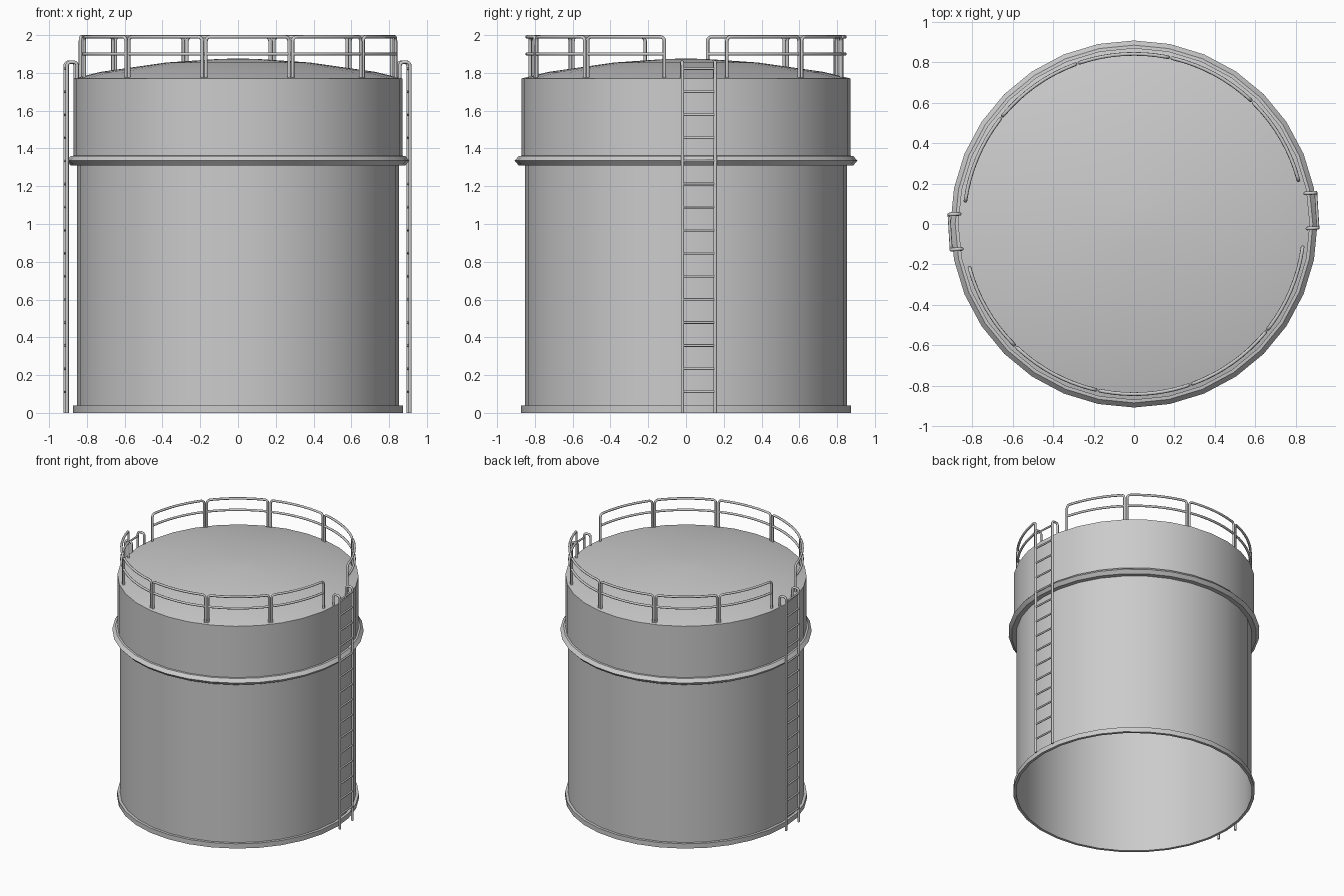
import bpy, bmesh
from math import sin, cos, pi, radians
from mathutils import Vector, Matrix

if "Cube" in bpy.data.objects:
    bpy.data.objects.remove(bpy.data.objects["Cube"])

SIDES = 32


def lathe(name, profile, closed=False, angle=25):
    """Spin an (r, z) profile around z."""
    bm = bmesh.new()
    pts = [bm.verts.new((r, 0, z)) for r, z in profile]
    edges = [bm.edges.new(p) for p in zip(pts, pts[1:])]
    if closed:
        edges.append(bm.edges.new((pts[-1], pts[0])))
    bmesh.ops.spin(bm, geom=pts + edges, axis=(0, 0, 1), cent=(0, 0, 0),
                   angle=2 * pi, steps=SIDES, use_duplicate=False)
    bmesh.ops.remove_doubles(bm, verts=bm.verts, dist=1e-4)
    bmesh.ops.recalc_face_normals(bm, faces=bm.faces)
    mesh = bpy.data.meshes.new(name)
    bm.to_mesh(mesh)
    bm.free()
    ob = bpy.data.objects.new(name, mesh)
    bpy.context.collection.objects.link(ob)
    finish(ob, angle)
    return ob


def finish(ob, angle):
    bpy.ops.object.select_all(action='DESELECT')
    ob.select_set(True)
    bpy.context.view_layer.objects.active = ob
    if ob.type == 'CURVE':
        bpy.ops.object.convert(target='MESH')
    bpy.ops.object.shade_smooth_by_angle(angle=radians(angle))


def tubes(name, paths, radius):
    """One object made of round tubes along several paths."""
    cu = bpy.data.curves.new(name, 'CURVE')
    cu.dimensions = '3D'
    cu.bevel_depth = radius
    cu.bevel_resolution = 2
    cu.use_fill_caps = True
    for path in paths:
        sp = cu.splines.new('POLY')
        sp.points.add(len(path) - 1)
        for p, co in zip(sp.points, path):
            p.co = (*co, 1)
    ob = bpy.data.objects.new(name, cu)
    bpy.context.collection.objects.link(ob)
    finish(ob, 50)


def hoop(s0, s1, z0, z1, top, c=0.022, mid=1):
    """Inverted U in (s, z) with rounded corners and `mid` steps along the top."""
    arc = [radians(a) for a in (0, 30, 60, 90)]
    left = [(s0 + c - c * cos(a), top - c + c * sin(a)) for a in arc]
    right = [(s1 - c + c * cos(a), top - c + c * sin(a)) for a in reversed(arc)]
    span = [(s0 + c + (s1 - s0 - 2 * c) * i / mid, top) for i in range(1, mid)]
    return [(s0, z0)] + left + span + right + [(s1, z1)]


# tank shell, open underneath, with collar and shallow domed roof
lathe("tank_wall", [(0.852, 0), (0.852, 1.31)])
lathe("upper_wall", [(0.852, 1.31), (0.871, 1.33), (0.871, 1.77)])
lathe("domed_roof", [(0.871, 1.77), (0.73, 1.805), (0.38, 1.855),
                     (0.1, 1.874), (0, 1.876)])
lathe("collar", [(0.852, 1.31), (0.885, 1.31), (0.908, 1.335),
                 (0.885, 1.36), (0.868, 1.362)], closed=True)
lathe("base_flange", [(0.852, 0), (0.873, 0), (0.873, 0.038), (0.852, 0.038)],
      closed=True)

# guard rails: two runs of five curved panels, leaving gaps at the ladders
R = 0.842
step = radians(158.7 / 5)
half_gap = 0.7 * pi / 180


def bend(path):
    return [(R * cos(s / R), R * sin(s / R), z) for s, z in path]


for run, start in (("back", 14.2), ("front", 194.2)):
    paths = []
    for i in range(5):
        a0 = (radians(start) + i * step + half_gap) * R
        a1 = (radians(start) + (i + 1) * step - half_gap) * R
        paths.append(bend(hoop(a0, a1, 1.77, 1.77, 1.991, mid=8)))
        paths.append(bend([(a0 + (a1 - a0) * k / 8, 1.9) for k in range(9)]))
    tubes(run + "_guard_rail", paths, 0.009)

# ladders: hooked side rails and fifteen rungs, on opposite sides
for side, x, y, rot in (("right", 0.905, 0.068, 3.5), ("left", -0.91, -0.04, 183.5)):
    m = Matrix.Translation((x, y, 0)) @ Matrix.Rotation(radians(rot), 4, 'Z')
    rails = [[m @ Vector((s, t, z)) for s, z in hoop(-0.053, 0, 1.765, 0, 1.857, c=0.018)]
             for t in (-0.087, 0.087)]
    rungs = [[m @ Vector((0, t, 0.112 + 0.1222 * i)) for t in (-0.087, 0.087)]
             for i in range(15)]
    tubes(side + "_ladder_rails", rails, 0.009)
    tubes(side + "_ladder_rungs", rungs, 0.007)
